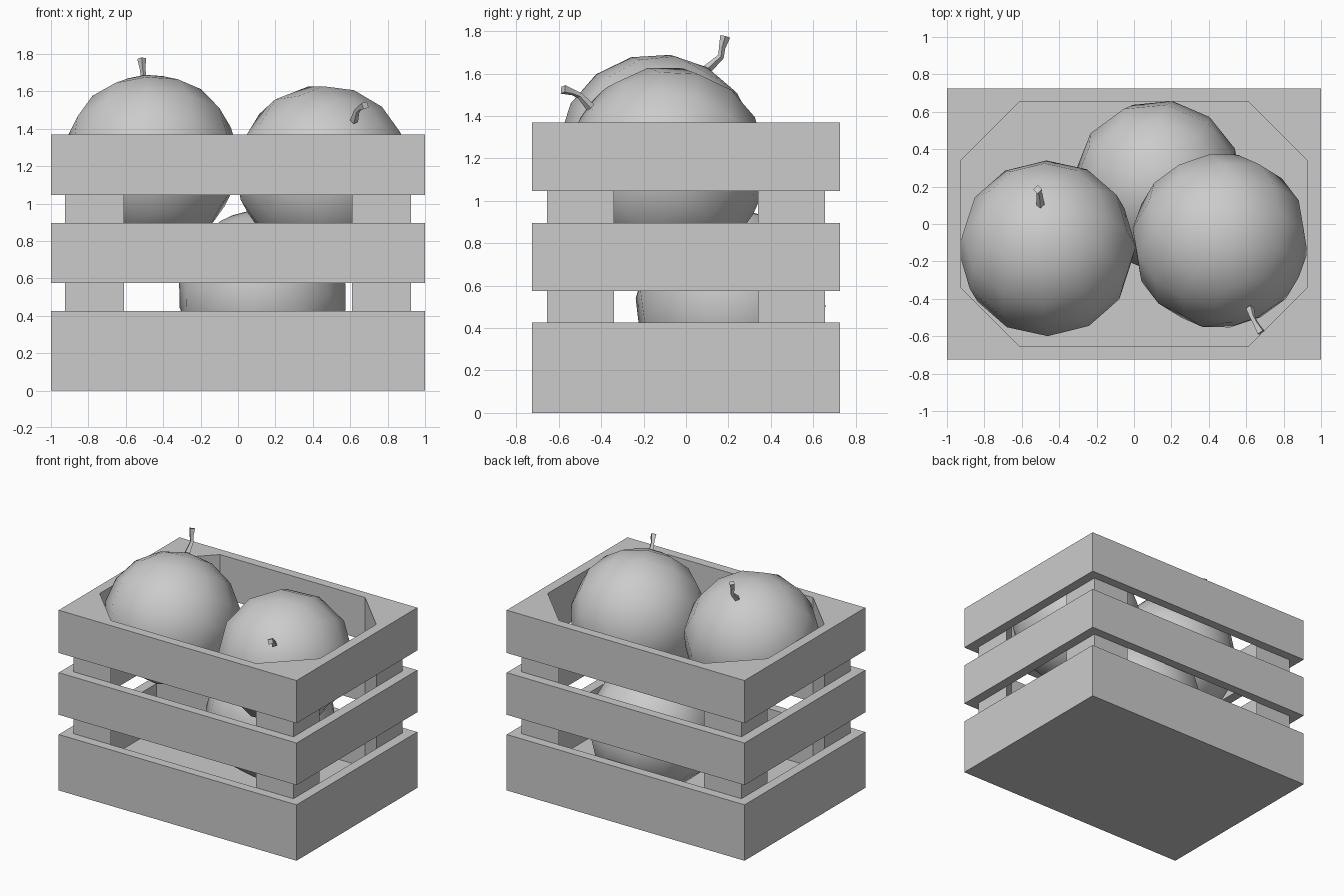
import bpy, bmesh, math
from mathutils import Vector

if "Cube" in bpy.data.objects:
    bpy.data.objects.remove(bpy.data.objects["Cube"], do_unlink=True)

grey = bpy.data.materials.new("plain grey")
grey.use_nodes = True
GREY = (0.6, 0.6, 0.6, 1)
grey.diffuse_color = GREY
grey.node_tree.nodes["Principled BSDF"].inputs["Base Color"].default_value = GREY

HX, HY = 1.0, 0.725      # outer half sizes
IX, IY = 0.925, 0.655    # inner half sizes
TOP, FLOOR, LEG = 1.37, 0.08, 0.315


def finish(name, bm, smooth=False):
    bmesh.ops.recalc_face_normals(bm, faces=bm.faces)
    mesh = bpy.data.meshes.new(name)
    bm.to_mesh(mesh)
    bm.free()
    mesh.materials.append(grey)
    obj = bpy.data.objects.new(name, mesh)
    bpy.context.collection.objects.link(obj)
    if smooth:
        bpy.ops.object.select_all(action="DESELECT")
        obj.select_set(True)
        bpy.context.view_layer.objects.active = obj
        bpy.ops.object.shade_smooth_by_angle(angle=math.radians(60))
    return obj


def extrude_up(bm, face, height):
    out = bmesh.ops.extrude_face_region(bm, geom=[face])
    verts = [v for v in out["geom"] if isinstance(v, bmesh.types.BMVert)]
    bmesh.ops.translate(bm, verts=verts, vec=(0, 0, height))


# Slat rings around the crate
def slat_ring(name, z0, z1):
    bm = bmesh.new()
    rings = []
    for x, y, z in ((HX, HY, z0), (HX, HY, z1), (IX, IY, z1), (IX, IY, z0)):
        rings.append([bm.verts.new((sx * x, sy * y, z))
                      for sx, sy in ((-1, -1), (1, -1), (1, 1), (-1, 1))])
    for k in range(4):
        a, b = rings[k], rings[(k + 1) % 4]
        for i in range(4):
            j = (i + 1) % 4
            bm.faces.new((a[i], a[j], b[j], b[i]))
    finish(name, bm)


for name, z0, z1 in (("bottom_slats", 0, 0.425), ("middle_slats", 0.575, 0.895),
                     ("top_slats", 1.045, TOP)):
    slat_ring(name, z0, z1)

# Floor
bm = bmesh.new()
floor = bm.faces.new([bm.verts.new((sx * IX, sy * IY, 0))
                      for sx, sy in ((-1, -1), (1, -1), (1, 1), (-1, 1))])
extrude_up(bm, floor, FLOOR)
finish("crate_floor", bm)

# Triangular corner posts
for side, sx in (("left", 1), ("right", -1)):
    for end, sy in (("front", -1), ("back", 1)):
        bm = bmesh.new()
        corner = ((IX, IY), (IX - LEG, IY), (IX, IY - LEG))
        face = bm.faces.new([bm.verts.new((sx * x, sy * y, 0)) for x, y in corner])
        extrude_up(bm, face, TOP)
        finish(f"{end}_{side}_post", bm)


# Fruit: low sphere whose pole points along the stem
def fruit(name, centre, radius, axis):
    bm = bmesh.new()
    bmesh.ops.create_uvsphere(bm, u_segments=12, v_segments=8, radius=1)
    for v in bm.verts:
        v.co.z *= 0.98
    turn = Vector((0, 0, 1)).rotation_difference(Vector(axis))
    for v in bm.verts:
        v.co = turn @ v.co * radius + Vector(centre)
    finish(name, bm, True)


fruit("right_fruit", (-0.465, -0.13, 1.225), 0.475, (-0.03, 0.24, 0.42))
fruit("left_fruit", (0.46, -0.09, 1.165), 0.475, (0.16, -0.37, 0.28))
fruit("lower_fruit", (0.13, 0.21, 0.52), 0.455, (0.2, 0.3, -0.9))


# Bent square stems
def stem(name, path, radii):
    bm = bmesh.new()
    pts = [Vector(p) for p in path]
    rings = []
    for i, p in enumerate(pts):
        along = pts[min(i + 1, len(pts) - 1)] - pts[max(i - 1, 0)]
        turn = Vector((0, 0, 1)).rotation_difference(along)
        rings.append([bm.verts.new(p + turn @ Vector((math.cos(a), math.sin(a), 0)) * radii[i])
                      for a in (math.pi * k / 2 for k in range(4))])
    for a, b in zip(rings, rings[1:]):
        for i in range(4):
            j = (i + 1) % 4
            bm.faces.new((a[i], a[j], b[j], b[i]))
    bm.faces.new(rings[0])
    bm.faces.new(rings[-1])
    finish(name, bm)


RADII = (0.022, 0.015, 0.015, 0.024)
stem("right_stem", ((-0.5, 0.1, 1.62), (-0.505, 0.165, 1.68), (-0.51, 0.17, 1.72),
                    (-0.515, 0.185, 1.775)), RADII)
stem("left_stem", ((0.62, -0.45, 1.44), (0.635, -0.5, 1.495), (0.65, -0.53, 1.51),
                   (0.68, -0.58, 1.525)), RADII)
